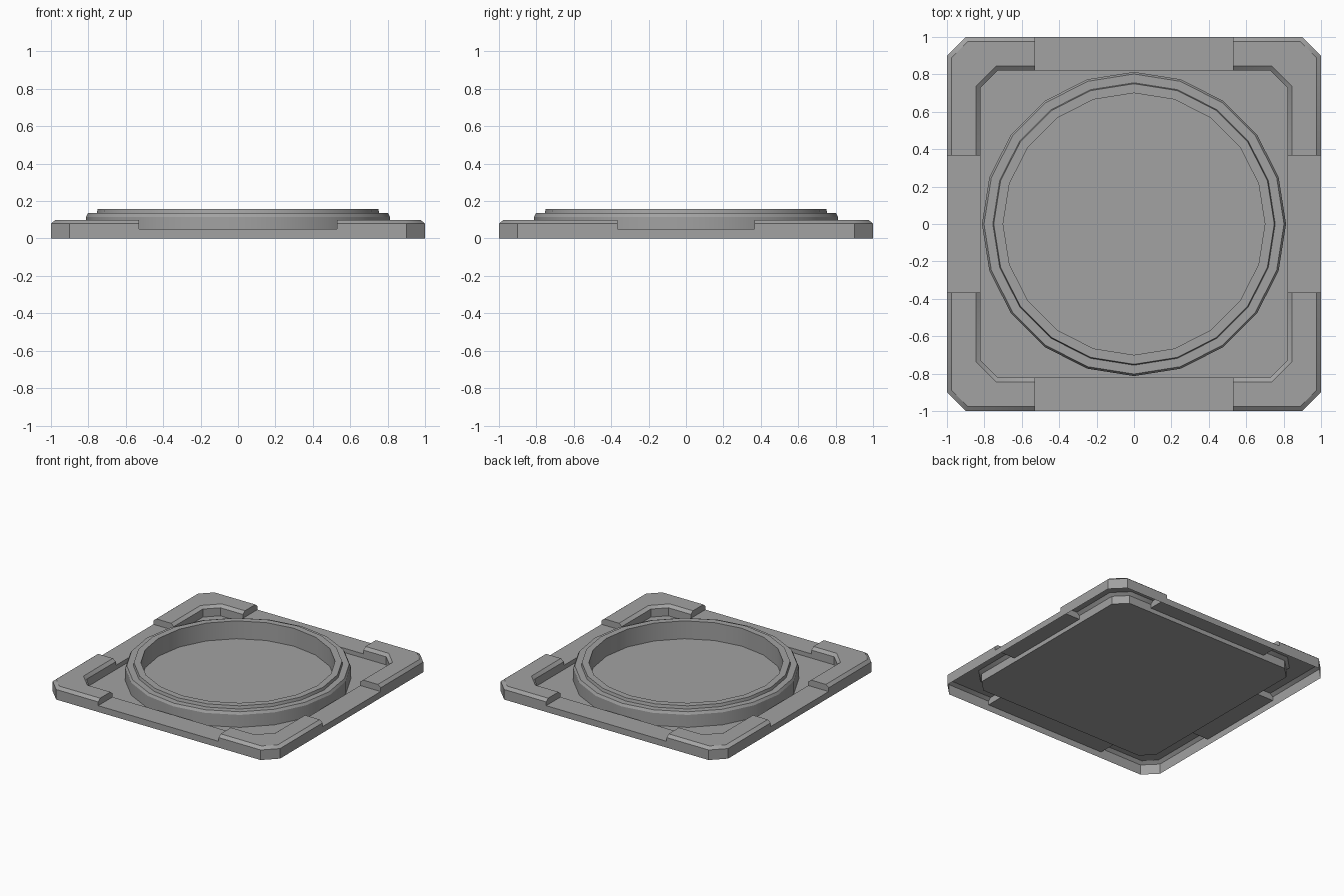
import bpy, bmesh, math

cube = bpy.data.objects.get("Cube")
if cube:
    bpy.data.objects.remove(cube, do_unlink=True)

grey = bpy.data.materials.new("mid grey")
grey.use_nodes = True
grey.diffuse_color = (0.36, 0.36, 0.36, 1)
grey.node_tree.nodes["Principled BSDF"].inputs["Base Color"].default_value = (0.36, 0.36, 0.36, 1)

FLOOR, RAIL = 0.016, 0.05      # heights of the sunken floor and the low rails
END_X, END_Y = 0.53, 0.365     # where the raised corners stop


def finish(name, bm, angle):
    me = bpy.data.meshes.new(name)
    bm.to_mesh(me)
    bm.free()
    me.materials.append(grey)
    ob = bpy.data.objects.new(name, me)
    bpy.context.collection.objects.link(ob)
    bpy.ops.object.select_all(action="DESELECT")
    ob.select_set(True)
    bpy.context.view_layer.objects.active = ob
    bpy.ops.object.shade_smooth_by_angle(angle=math.radians(angle))
    return ob


def mirror(ob):
    mod = ob.modifiers.new("Mirror", "MIRROR")
    mod.use_axis = (True, True, False)
    return ob


def loft(bm, rows):
    """Skin a list of equally long point rows."""
    rows = [[bm.verts.new(p) for p in row] for row in rows]
    for a, b in zip(rows, rows[1:]):
        for i in range(len(a) - 1):
            bm.faces.new((a[i], b[i], b[i + 1], a[i + 1]))


# Low rails: open channel section of (distance from centre, height)
section = [(1, 0), (1, RAIL), (0.82, RAIL), (0.82, FLOOR)]
bm = bmesh.new()
loft(bm, [[(x, d, z) for d, z in section] for x in (0, END_X)])
loft(bm, [[(d, y, z) for d, z in section] for y in (END_Y, 0)])
mirror(finish("low_rails", bm, 30))

# Raised corners: section of (distance, chamfer start, height), swept round the corner
section = [(1, 0.9, 0), (1, 0.9, RAIL), (1, 0.9, 0.08), (0.975, 0.89, 0.1),
           (0.845, 0.735, 0.1), (0.82, 0.73, 0.08), (0.82, 0.73, RAIL), (0.82, 0.73, FLOOR)]
rows = [[(END_X, d, z) for d, c, z in section],
        [(c, d, z) for d, c, z in section],
        [(d, c, z) for d, c, z in section],
        [(d, END_Y, z) for d, c, z in section]]
bm = bmesh.new()
loft(bm, rows)
# Upright end faces above the rails
bm.faces.new([bm.verts.new(p) for p in reversed(rows[0][1:-1])])
bm.faces.new([bm.verts.new(p) for p in rows[-1][1:-1]])
for f in bm.faces:
    f.normal_update()
mirror(finish("raised_corners", bm, 30))

# Sunken floor with cut corners
bm = bmesh.new()
outline = [(0, 0), (0.82, 0), (0.82, 0.73), (0.73, 0.82), (0, 0.82)]
bm.faces.new([bm.verts.new((x, y, FLOOR)) for x, y in outline])
mirror(finish("floor", bm, 30))

# Stepped round collar, twenty sided
profile = [(0.813, FLOOR), (0.813, 0.115), (0.802, 0.135), (0.755, 0.135),
           (0.75, 0.158), (0.7, 0.158), (0.7, FLOOR)]
SIDES = 20
bm = bmesh.new()
turns = [2 * math.pi * i / SIDES for i in range(SIDES + 1)]
loft(bm, [[(r * math.cos(t), r * math.sin(t), z) for r, z in profile] for t in turns])
bmesh.ops.remove_doubles(bm, verts=bm.verts, dist=0.0001)
bmesh.ops.recalc_face_normals(bm, faces=bm.faces)
# Keep the outer wall facing outward
wall = max(bm.faces, key=lambda f: f.calc_center_median().xy.length)
if wall.normal.dot(wall.calc_center_median()) < 0:
    bmesh.ops.reverse_faces(bm, faces=bm.faces)
finish("round_collar", bm, 25)
